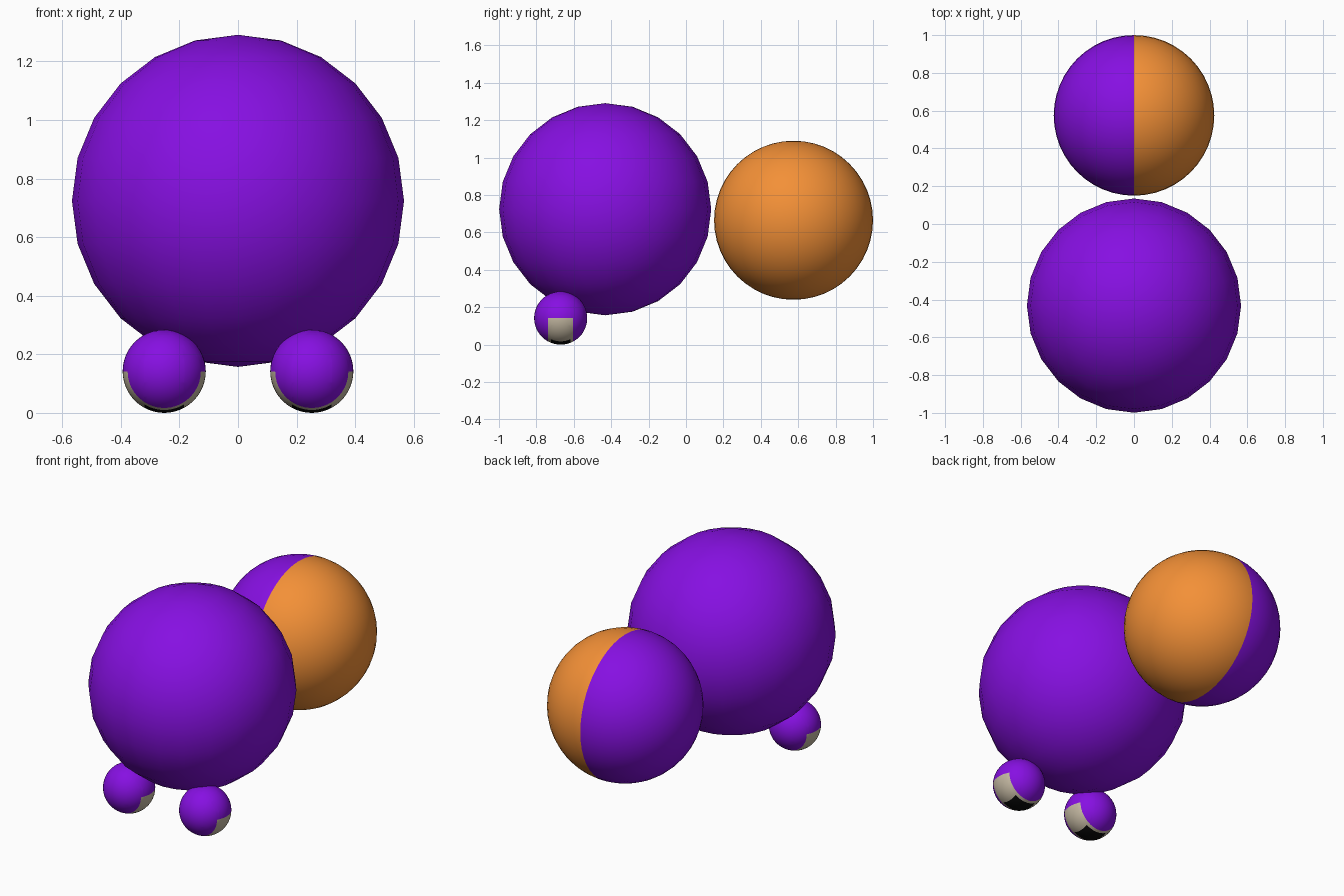
import bpy, bmesh
from mathutils import Vector

if "Cube" in bpy.data.objects:
    bpy.data.objects.remove(bpy.data.objects["Cube"])


def material(name, r, g, b):
    m = bpy.data.materials.new(name)
    m.diffuse_color = (r, g, b, 1)
    m.use_nodes = True
    m.node_tree.nodes["Principled BSDF"].inputs["Base Color"].default_value = m.diffuse_color
    return m


PURPLE = material("purple", 0.24, 0.005, 0.76)
ORANGE = material("orange", 0.90, 0.28, 0.038)
GREY = material("warm_grey", 0.55, 0.48, 0.36)
BLACK = material("black", 0.003, 0.003, 0.003)


def sphere(name, centre, radius, segments, mats, cuts=(), pick=lambda c: 0):
    """Smooth ball, sliced along local planes; pick(face centre) gives the material slot."""
    bm = bmesh.new()
    bmesh.ops.create_uvsphere(bm, u_segments=segments, v_segments=segments // 2, radius=radius)
    for co, no in cuts:
        geom = bm.verts[:] + bm.edges[:] + bm.faces[:]
        bmesh.ops.bisect_plane(bm, geom=geom, dist=1e-5, plane_co=co, plane_no=no)
    for f in bm.faces:
        f.smooth = True
        f.material_index = pick(f.calc_center_median())
    mesh = bpy.data.meshes.new(name)
    bm.to_mesh(mesh)
    bm.free()
    for m in mats:
        mesh.materials.append(m)
    ob = bpy.data.objects.new(name, mesh)
    ob.location = centre
    bpy.context.collection.objects.link(ob)
    return ob


# Large front ball
sphere("large_ball", (0, -0.432, 0.724), 0.567, 24, [PURPLE])

# Rear ball, one half purple and the other orange
sphere("two_tone_ball", (0, 0.575, 0.665), 0.425, 48, [PURPLE, ORANGE],
       [((0, 0, 0), (1, 0, 0))], lambda c: 1 if c.x > 0 else 0)

# Feet: grey band across the lower half with a black patch underneath
R, BAND, PATCH_X, PATCH_Y = 0.142, 0.067, 0.068, 0.052
foot_cuts = [((0, 0, 0), (0, 0, 1))]
for s in (-1, 1):
    foot_cuts += [((0, s * BAND, 0), (0, 1, 0)),
                  ((0, s * PATCH_Y, 0), (0, 1, 0)),
                  ((s * PATCH_X, 0, 0), (1, 0, 0))]


def foot_slot(c):
    if c.z > 0 or abs(c.y) > BAND:
        return 0
    return 2 if abs(c.x) < PATCH_X and abs(c.y) < PATCH_Y else 1


for side, s in (("left", -1), ("right", 1)):
    sphere(side + "_foot", (s * 0.252, -0.67, R), R, 48, [PURPLE, GREY, BLACK],
           foot_cuts, foot_slot)
